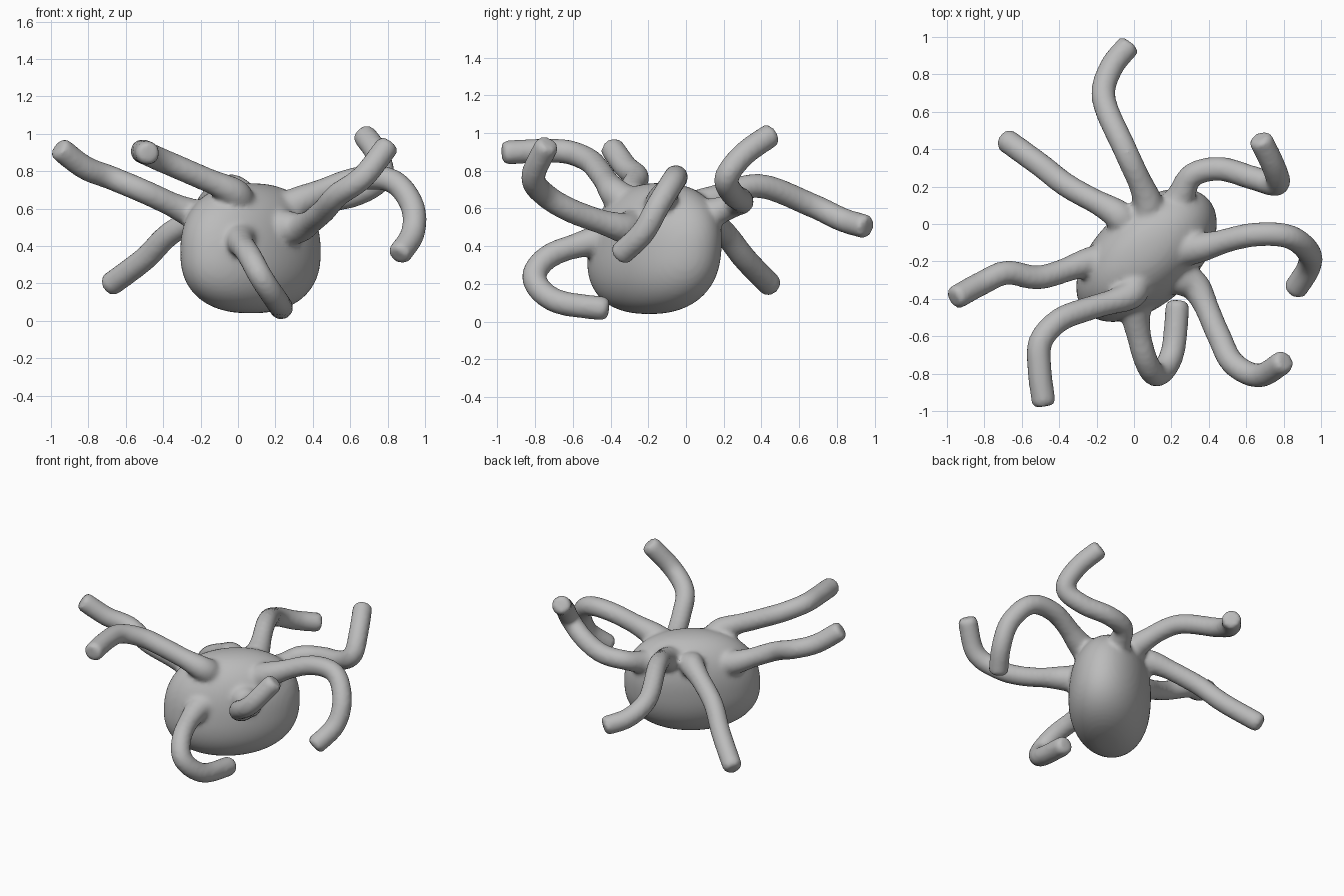
import bpy, bmesh, math
from mathutils import Vector, Matrix

if "Cube" in bpy.data.objects:
    bpy.data.objects.remove(bpy.data.objects["Cube"])

TUBE_R = 0.065
CORE = Vector((0.065, -0.165, 0.5))

# Centre line of each arm, from the body surface to the tip
back = [(.07, .13, .64), (-.04, .38, .72), (-.16, .66, .62), (-.125, .83, .54), (-.02, .965, .5)]
back_left = [(-.1, .06, .6), (-.35, .2, .475), (-.5, .315, .33), (-.7, .46, .18)]
left = [(-.26, -.21, .58), (-.5, -.285, .69), (-.68, -.26, .765), (-.82, -.32, .82), (-.965, -.4, .93)]
front_left = [(-.03, -.385, .69), (-.25, -.455, .79), (-.4, -.515, .855), (-.5, -.63, .9),
              (-.505, -.78, .905), (-.48, -.975, .895)]
front = [(.01, -.5, .425), (.06, -.72, .35), (.125, -.805, .23), (.205, -.69, .11), (.235, -.41, .065)]
front_right = [(.34, -.35, .5), (.45, -.59, .58), (.53, -.745, .67), (.67, -.81, .77), (.81, -.73, .95)]
right = [(.38, -.12, .66), (.62, -.06, .755), (.82, -.065, .75), (.93, -.145, .62),
         (.935, -.23, .47), (.855, -.36, .345)]
back_right = [(.25, .15, .58), (.31, .26, .62), (.46, .295, .64), (.64, .245, .68),
              (.765, .215, .765), (.745, .31, .89), (.67, .465, 1)]


def smooth_path(pts, steps=10):
    """Catmull-Rom samples, starting from inside the body."""
    p = [Vector(q) for q in pts]
    p.insert(0, p[0].lerp(CORE, 0.35))
    p = [2 * p[0] - p[1]] + p + [2 * p[-1] - p[-2]]
    out = []
    for i in range(1, len(p) - 2):
        a, b, c, d = p[i - 1:i + 3]
        for k in range(steps):
            t = k / steps
            out.append(0.5 * (2 * b + (c - a) * t + (2 * a - 5 * b + 4 * c - d) * t ** 2
                              + (3 * b - a - 3 * c + d) * t ** 3))
    return out + [p[-2]]


def add_arm(bm, pts, sides=16):
    """Round tube, flared where it leaves the body, with a softened tip."""
    path = smooth_path(pts)
    n = len(path)
    tang = [(path[min(i + 1, n - 1)] - path[max(i - 1, 0)]).normalized() for i in range(n)]
    side = tang[0].orthogonal().normalized()
    rings, length = [], 0.0
    for i, (c, t) in enumerate(zip(path, tang)):
        if i:
            length += (c - path[i - 1]).length
        side = (side - t * side.dot(t)).normalized()
        up = t.cross(side)
        r = TUBE_R + 0.03 * max(0, 1 - length / 0.24) ** 1.2
        if i == n - 1:
            r *= 0.75
        rings.append([bm.verts.new(c + r * (side * math.cos(a) + up * math.sin(a)))
                      for a in (2 * math.pi * k / sides for k in range(sides))])
    for r0, r1 in zip(rings, rings[1:]):
        for k in range(sides):
            j = (k + 1) % sides
            bm.faces.new((r0[k], r0[j], r1[j], r1[k]))
    bm.faces.new(rings[0][::-1])
    bm.faces.new(rings[-1])


bm = bmesh.new()

# Body: squarish ellipsoid, long along the diagonal, leaning slightly back
ball = bmesh.ops.create_icosphere(bm, subdivisions=5, radius=1)["verts"]
turn = Matrix.Rotation(math.radians(41.5), 3, "Z")
P = 2.35
for v in ball:
    s = (math.hypot(v.co.x, v.co.y) ** P + abs(v.co.z) ** P) ** (-1 / P)
    x, y, z = v.co * s
    v.co = turn @ Vector((x * 0.445, y * 0.262, z * (0.37 if z > 0 else 0.325)))
    v.co.y += 0.09 * v.co.z
    v.co += Vector((0.067, -0.167, 0.365))

# Arms
for pts in (back, back_left, left, front_left, front, front_right, right, back_right):
    add_arm(bm, pts)
bmesh.ops.recalc_face_normals(bm, faces=bm.faces)

mesh = bpy.data.meshes.new("body_with_arms")
bm.to_mesh(mesh)
bm.free()
obj = bpy.data.objects.new("body_with_arms", mesh)
bpy.context.collection.objects.link(obj)

grey = bpy.data.materials.new("plain_grey")
grey.diffuse_color = (0.5, 0.5, 0.5, 1)
grey.use_nodes = True
grey.node_tree.nodes["Principled BSDF"].inputs["Base Color"].default_value = grey.diffuse_color
mesh.materials.append(grey)

# Fuse everything into one skin and soften the joins
remesh = obj.modifiers.new("fuse", "REMESH")
remesh.mode = "VOXEL"
remesh.voxel_size = 0.016
remesh.use_smooth_shade = True
soft = obj.modifiers.new("soften", "SMOOTH")
soft.factor = 0.5
soft.iterations = 6
